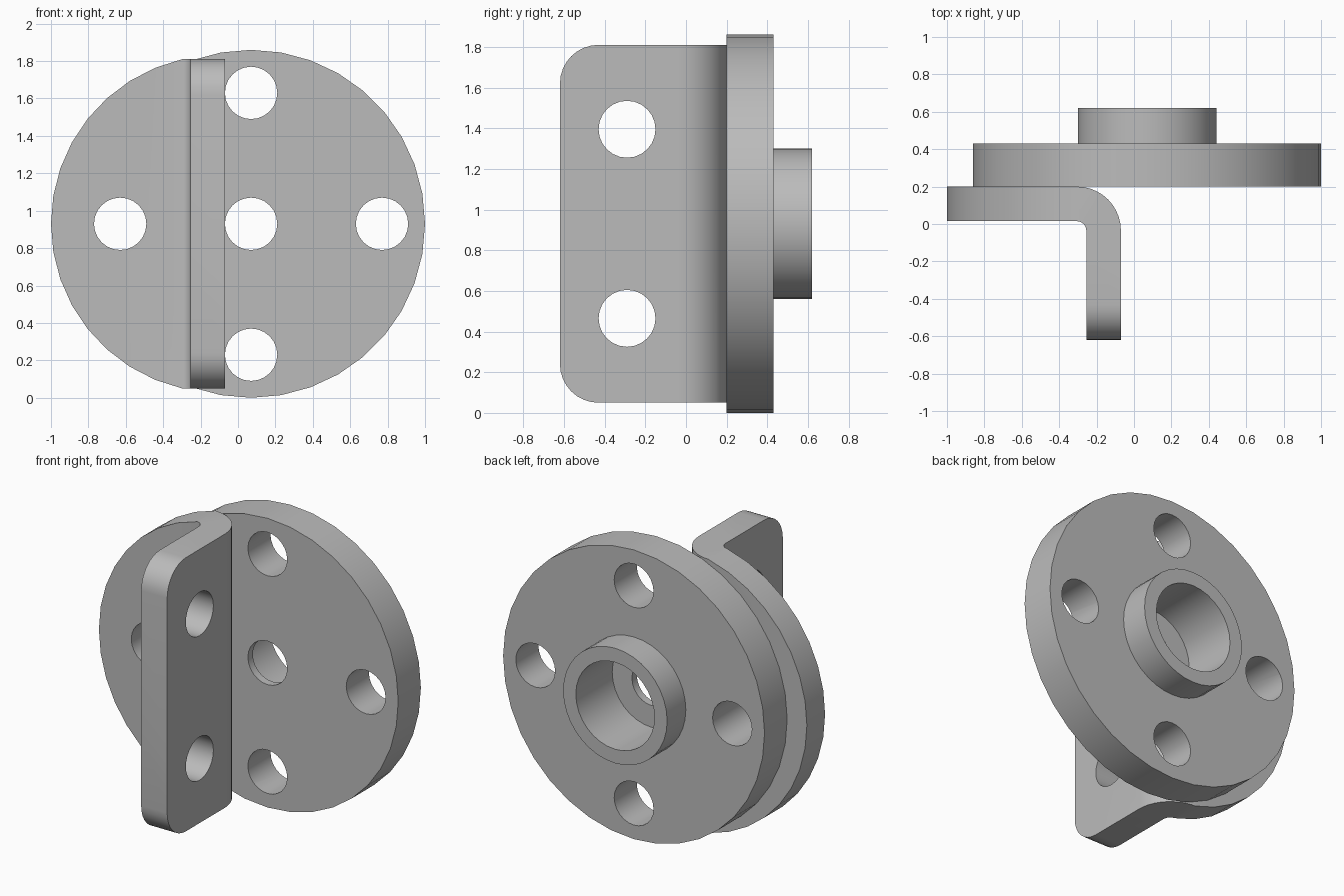
import bpy, math
from mathutils import Matrix, Vector

cube = bpy.data.objects.get("Cube")
if cube:
    bpy.data.objects.remove(cube, do_unlink=True)

steel = bpy.data.materials.new("plain grey")
steel.use_nodes = True
GREY = (0.5, 0.5, 0.5, 1)
steel.diffuse_color = GREY
steel.node_tree.nodes["Principled BSDF"].inputs["Base Color"].default_value = GREY

MID = 0.93          # height of the centre line
CX = 0.07           # flange axis
HOLE = 0.14         # bolt hole radius
PITCH = 0.70        # bolt circle radius
HALF = 0.88         # bracket half height


def arc(cx, cy, r, start, end, steps):
    """Points of an arc, angles in degrees."""
    return [(cx + r * math.cos(math.radians(start + (end - start) * i / steps)),
             cy + r * math.sin(math.radians(start + (end - start) * i / steps)))
            for i in range(steps + 1)]


def circle(cx, cy, r, steps):
    return arc(cx, cy, r, 0, 360, steps)[:-1]


def prism(name, outline, axis, low, high):
    """Extrude a 2D outline along x, y or z."""
    place = {"x": lambda a, b, t: (t, a, b),
             "y": lambda a, b, t: (a, t, b),
             "z": lambda a, b, t: (a, b, t)}[axis]
    n = len(outline)
    verts = [place(a, b, t) for t in (low, high) for a, b in outline]
    faces = [list(range(n))[::-1], list(range(n, 2 * n))]
    faces += [(i, (i + 1) % n, n + (i + 1) % n, n + i) for i in range(n)]
    mesh = bpy.data.meshes.new(name)
    mesh.from_pydata(verts, [], faces)
    if axis == "y":
        mesh.flip_normals()
    mesh.materials.append(steel)
    obj = bpy.data.objects.new(name, mesh)
    bpy.context.collection.objects.link(obj)
    return obj


def combine(obj, tool, operation):
    """Apply a boolean and discard the tool."""
    mod = obj.modifiers.new("shape", "BOOLEAN")
    mod.operation, mod.solver, mod.object = operation, "EXACT", tool
    bpy.ops.object.select_all(action="DESELECT")
    obj.select_set(True)
    bpy.context.view_layer.objects.active = obj
    bpy.ops.object.modifier_apply(modifier=mod.name)
    bpy.data.objects.remove(tool, do_unlink=True)


def drill(obj, axis, a, b, r, low, high, steps=24):
    combine(obj, prism("drill", circle(a, b, r, steps), axis, low, high), "DIFFERENCE")


def smooth(obj):
    bpy.ops.object.select_all(action="DESELECT")
    obj.select_set(True)
    bpy.context.view_layer.objects.active = obj
    bpy.ops.object.shade_smooth_by_angle(angle=math.radians(30))


# Flange disc with a hub, a blind bore and a small centre hole
flange = prism("flange", circle(CX, MID, 0.93, 36), "y", 0.2, 0.43)
combine(flange, prism("hub", circle(CX, MID, 0.37, 36), "y", 0.35, 0.62), "UNION")
drill(flange, "y", CX, MID, 0.28, 0.25, 0.8, 32)
drill(flange, "y", CX, MID, HOLE, 0.1, 0.4)
for dx, dz in ((1, 0), (-1, 0), (0, 1), (0, -1)):
    drill(flange, "y", CX + dx * PITCH, MID + dz * PITCH, HOLE, 0.1, 0.5)
smooth(flange)

# Bent bracket: L section, trimmed to a round plate and a rounded leg
BX, BY = -0.305, -0.035   # bend centre
section = ([(-1.05, 0.2)] + arc(BX, BY, 0.235, 90, 0, 10)
           + [(-0.07, -0.62), (-0.255, -0.62)]
           + arc(BX, BY, 0.05, 0, 90, 6) + [(-1.05, 0.015)])
bracket = prism("bracket", section[::-1], "z", MID - HALF, MID + HALF)

RX, RR = -0.097, 0.903    # round edge of the plate
sweep = math.degrees(math.asin(HALF / RR))
plate = arc(RX, MID, RR, 180 - sweep, 180 + sweep, 16)
plate += [(0.2, plate[-1][1] - 0.0), (0.2, plate[0][1])]
combine(bracket, prism("plate_trim", plate, "y", -0.8, 0.4), "INTERSECT")

CORNER = 0.19
left = -0.62 + CORNER
leg = (arc(left, MID + HALF - CORNER, CORNER, 90, 180, 8)
       + arc(left, MID - HALF + CORNER, CORNER, 180, 270, 8)
       + [(0.4, MID - HALF), (0.4, MID + HALF)])
combine(bracket, prism("leg_trim", leg, "x", -1.2, 0.3), "INTERSECT")

drill(bracket, "y", CX - PITCH, MID, HOLE, -0.1, 0.3)
for z in (MID - 0.465, MID + 0.465):
    drill(bracket, "x", -0.29, z, HOLE, -0.4, 0.1)
smooth(bracket)
